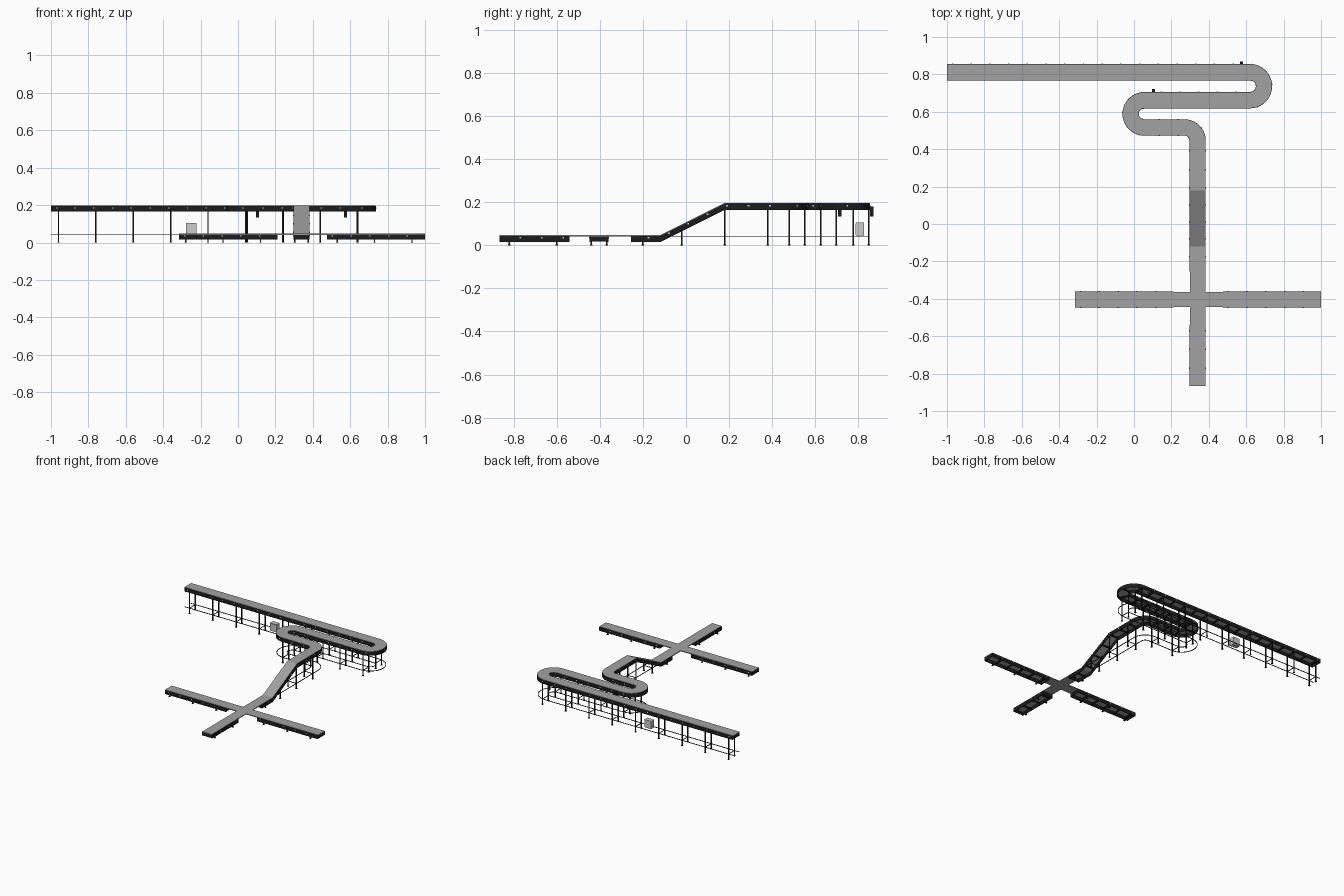
import bpy, bmesh, math
from mathutils import Vector

cube = bpy.data.objects.get("Cube")
if cube:
    bpy.data.objects.remove(cube, do_unlink=True)


def material(name, value):
    m = bpy.data.materials.new(name)
    m.use_nodes = True
    col = (value, value, value, 1)
    m.diffuse_color = col
    bsdf = m.node_tree.nodes["Principled BSDF"]
    bsdf.inputs["Base Color"].default_value = col
    bsdf.inputs["Roughness"].default_value = 0.8
    return m


BELT = material("belt grey", 0.36)
BLACK = material("frame black", 0.012)
LIGHT = material("light grey", 0.6)

HIGH, LOW = 0.197, 0.047      # belt top heights
HALF = 0.0435                 # half width with rails
LEG = 0.036                   # leg offset from centre line


def finish(name, bm, mat):
    bmesh.ops.recalc_face_normals(bm, faces=bm.faces)
    me = bpy.data.meshes.new(name)
    bm.to_mesh(me)
    bm.free()
    me.materials.append(mat)
    ob = bpy.data.objects.new(name, me)
    bpy.context.collection.objects.link(ob)
    return ob


def side_vectors(path):
    """Mitred sideways vector at every path point."""
    out = []
    for i, p in enumerate(path):
        a = (p - path[i - 1]) if i else (path[1] - p)
        b = (path[i + 1] - p) if i < len(path) - 1 else a
        a, b = a.to_2d().normalized(), b.to_2d().normalized()
        t = (a + b).normalized()
        out.append(Vector((-t.y, t.x, 0)) / max(t.dot(a), 0.5))
    return out


def sweep(bm, path, u0, u1, z0, z1):
    """Sweep a rectangle along a path."""
    rings = []
    for p, s in zip(path, side_vectors(path)):
        rings.append([bm.verts.new(p + s * u + Vector((0, 0, z)))
                      for u, z in ((u0, z0), (u1, z0), (u1, z1), (u0, z1))])
    for a, b in zip(rings, rings[1:]):
        for k in range(4):
            n = (k + 1) % 4
            bm.faces.new((a[k], a[n], b[n], b[k]))
    bm.faces.new(rings[0])
    bm.faces.new(rings[-1])


def box(bm, centre, size):
    verts = bmesh.ops.create_cube(bm, size=1)["verts"]
    for v in verts:
        v.co = Vector(centre) + Vector([c * s for c, s in zip(v.co, size)])
    return verts


def arc(cx, cy, r, start, end, steps):
    return [Vector((cx + r * math.cos(math.radians(start + (end - start) * i / steps)),
                    cy + r * math.sin(math.radians(start + (end - start) * i / steps)),
                    HIGH)) for i in range(steps + 1)]


def walk(path, step):
    """Points with direction at equal steps along a path."""
    gap = step * 0.3
    for a, b in zip(path, path[1:]):
        length = (b - a).length
        while gap < length:
            yield a.lerp(b, gap / length), (b - a).normalized()
            gap += step
        gap -= length


# Centre lines
elevated = ([Vector((-1, 0.812, HIGH))]
            + arc(0.62, 0.737, 0.075, 90, -90, 20)
            + arc(0.055, 0.589, 0.073, 90, 270, 20)
            + arc(0.27, 0.446, 0.07, 90, 0, 10)
            + [Vector((0.34, 0.18, HIGH)), Vector((0.34, -0.12, LOW)),
               Vector((0.34, -0.255, LOW))])


def flat(x0, y0, x1, y1):
    return [Vector((x0, y0, LOW)), Vector((x1, y1, LOW))]


framed = {"main": elevated,
          "front": flat(0.34, -0.54, 0.34, -0.865),
          "right": flat(-0.315, -0.404, 0.21, -0.404),
          "left": flat(0.475, -0.404, 1.0, -0.404)}

# Belts, running unframed through the crossing
belts = {"main": elevated + [Vector((0.34, -0.865, LOW))],
         "right": flat(-0.315, -0.404, 0.3, -0.404),
         "left": flat(0.38, -0.404, 1.0, -0.404)}
for key, path in belts.items():
    bm = bmesh.new()
    sweep(bm, path, -0.041, 0.041, -0.006, 0)
    finish(key + "_belt", bm, BELT)

# Side rails, cross members and rail markers
for key, path in framed.items():
    rails, rungs, marks = bmesh.new(), bmesh.new(), bmesh.new()
    for s in (-1, 1):
        sweep(rails, path, s * 0.039, s * HALF, -0.032, -0.003)
    for p, d in walk(path, 0.1):
        side = Vector((-d.y, d.x, 0)).normalized()
        t = Vector((d.x, d.y, 0)).normalized() * 0.004
        sweep(rungs, [p - t, p + t], -0.04, 0.04, -0.026, -0.016)
        for s in (-1, 1):
            sweep(marks, [p - t, p + t], s * 0.043, s * 0.0455, -0.016, -0.009)
    # End plates
    for e, q in ((path[0], path[1]), (path[-1], path[-2])):
        inward = (q - e).normalized() * 0.004
        sweep(rungs, [e, e + inward], -HALF, HALF, -0.03, -0.005)
    finish(key + "_side_rails", rails, BLACK)
    finish(key + "_cross_members", rungs, BLACK)
    finish(key + "_rail_markers", marks, LIGHT)

# Long support legs in pairs with tie bars
legs = bmesh.new()


def leg_pair(x, y, top, along_x, tie=True):
    for s in (-1, 1):
        cx, cy = (x, y + s * LEG) if along_x else (x + s * LEG, y)
        box(legs, (cx, cy, top / 2), (0.007, 0.007, top))
        box(legs, (cx, cy, 0.002), (0.012, 0.012, 0.004))
    if tie:
        size = (0.004, 2 * LEG, 0.004) if along_x else (2 * LEG, 0.004, 0.004)
        box(legs, (x, y, 0.042), size)


for i in range(9):
    leg_pair(-0.96 + 0.2 * i, 0.812, 0.17, True)
for i in range(4):
    leg_pair(0.045 + 0.197 * i, 0.662, 0.17, True)
for x in (0.05, 0.24):
    leg_pair(x, 0.516, 0.17, True)
for y, top in ((0.38, 0.17), (0.18, 0.17), (-0.02, 0.07)):
    leg_pair(0.34, y, top, False)
# Short feet under the low arms
for x in (-0.28, -0.08, 0.12, 0.53, 0.73, 0.93):
    leg_pair(x, -0.404, 0.02, True, False)
for y in (-0.82, -0.6, -0.2):
    leg_pair(0.34, y, 0.02, False, False)
finish("support_legs", legs, BLACK)

# Lower rods that follow the raised route
rods = bmesh.new()
ground = [Vector((p.x, p.y, 0.042)) for p in elevated[:-2]] + [Vector((0.34, -0.11, 0.042))]
for s in (-1, 1):
    sweep(rods, ground, s * LEG - 0.002, s * LEG + 0.002, -0.002, 0.002)
finish("lower_rods", rods, BLACK)

# Drive motors
motors = bmesh.new()
for x, y in ((0.575, 0.862), (0.105, 0.713)):
    box(motors, (x, y, 0.157), (0.016, 0.016, 0.046))
finish("drive_motors", motors, BLACK)

# Control cabinet with door panel
cab = bmesh.new()
box(cab, (-0.25, 0.808, 0.075), (0.058, 0.036, 0.06))
box(cab, (-0.25, 0.789, 0.075), (0.05, 0.004, 0.052))
finish("control_cabinet", cab, LIGHT)
